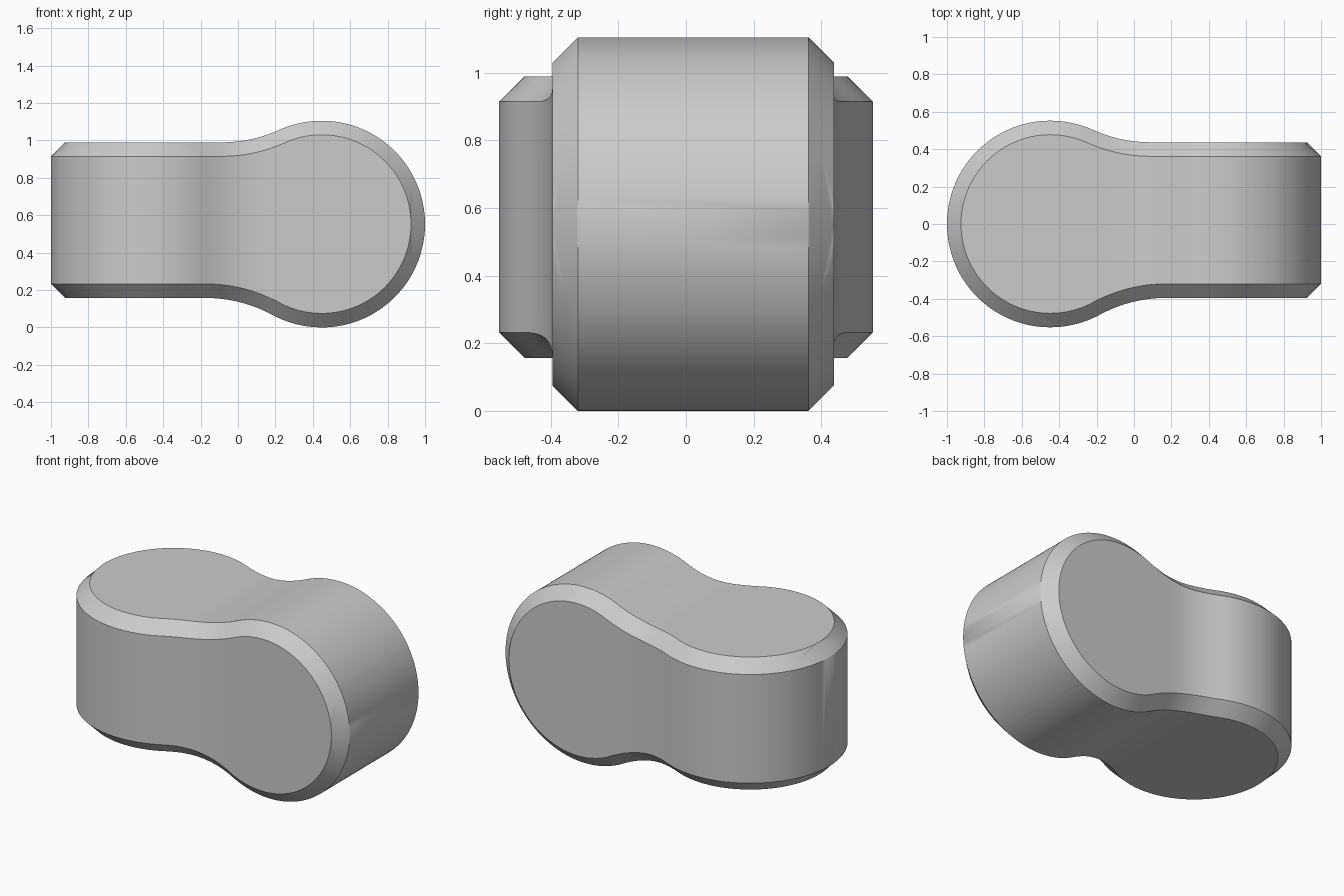
import bpy, bmesh
from math import sin, sqrt, pi

if "Cube" in bpy.data.objects:
    bpy.data.objects.remove(bpy.data.objects["Cube"])

R = 0.5525        # radius of the round end
CX = 1 - R        # centre of the round end
C = 0.075         # chamfer size
HI, LO = 0.437, 0.395   # half heights of the straight end
FR = 0.74         # blend radius
K = 4             # steps across the chamfer


def half(u, h, off):
    """Half height of the keyhole profile at u, inset by off."""
    span = sqrt((R + FR) ** 2 - (h + FR) ** 2)
    d = u - CX
    if d > -span * R / (R + FR):
        return sqrt(max(0, (R - off) ** 2 - d * d))
    if d > -span:
        return h + FR - sqrt((FR + off) ** 2 - (d + span) ** 2)
    return h - off


def section(x):
    """Chamfered cross-section where the two profiles intersect."""
    t0 = max(0, 1 - (1 + x) / C)
    t1 = min(1, (1 - x) / C)
    ts = [t0 + (t1 - t0) * k / K for k in range(K + 1)]
    pts = []
    for sy, sz, order in ((1, 1, ts), (1, -1, ts[::-1]),
                          (-1, -1, ts), (-1, 1, ts[::-1])):
        for t in order:
            y = half(-x, HI if sy > 0 else LO, (1 - t) * C)
            z = half(x, HI if sz > 0 else LO, t * C)
            pts.append((x, sy * y, R + sz * z))
    return pts


# Stations: dense where the round ends close
N = 22
us = {round(0.04 * i, 5) for i in range(11)}
for r in (R, R - C):
    us |= {round(CX + r * sin(pi / 2 * i / N), 5) for i in range(N + 1)}
stations = sorted(us | {-u for u in us})

# Loft the body
bm = bmesh.new()
rings = [[bm.verts.new(p) for p in section(x)] for x in stations]
for a, b in zip(rings, rings[1:]):
    n = len(a)
    for i in range(n):
        j = (i + 1) % n
        bm.faces.new((a[i], a[j], b[j], b[i]))
bmesh.ops.remove_doubles(bm, verts=bm.verts, dist=0.0002)
bmesh.ops.recalc_face_normals(bm, faces=bm.faces)
mesh = bpy.data.meshes.new("twisted_link")
bm.to_mesh(mesh)
bm.free()
obj = bpy.data.objects.new("twisted_link", mesh)
bpy.context.collection.objects.link(obj)
bpy.context.view_layer.objects.active = obj
obj.select_set(True)
bpy.ops.object.shade_smooth_by_angle(angle=pi / 6)
